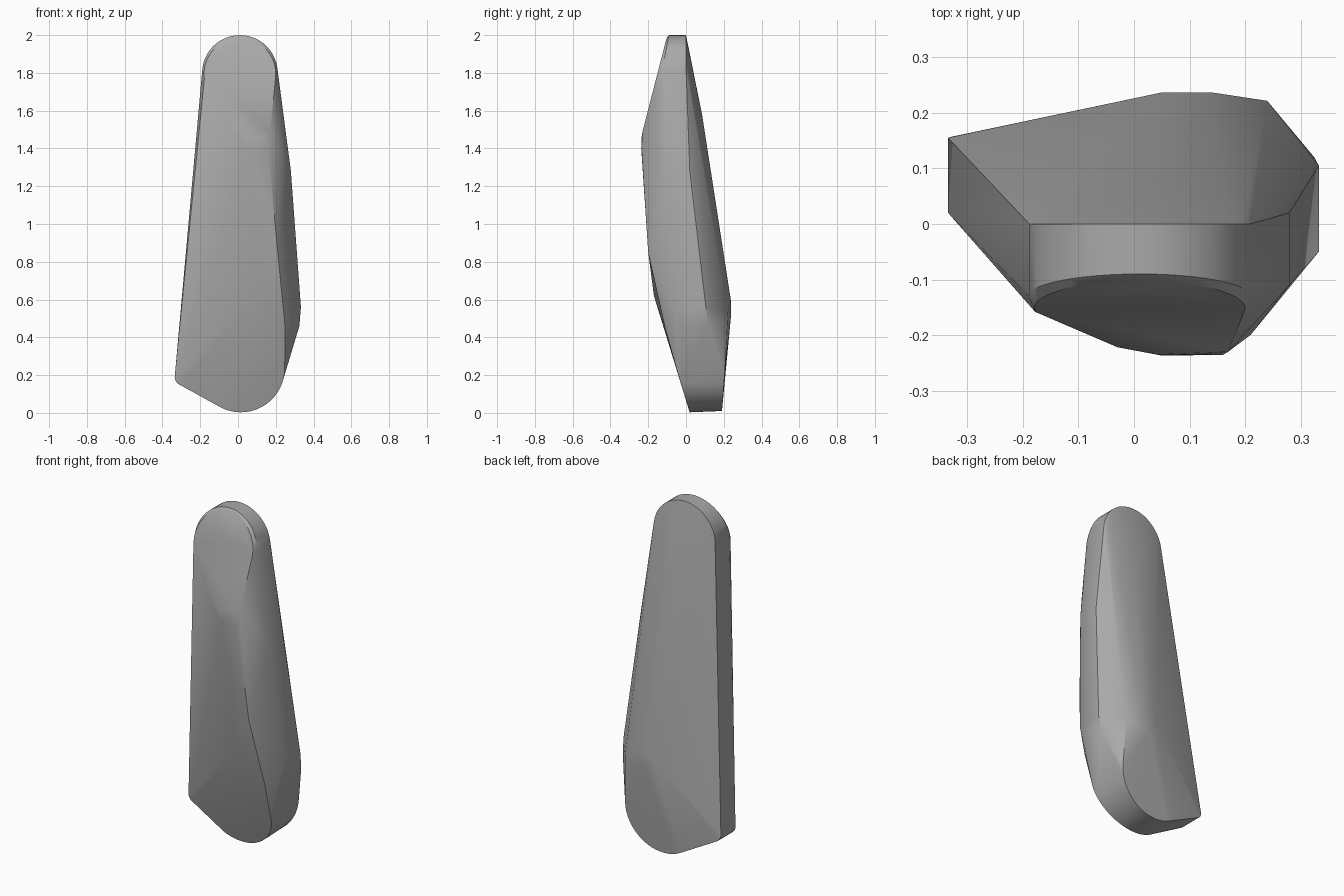
import bpy
import bmesh
from math import sin, cos, radians

cube = bpy.data.objects.get("Cube")
if cube:
    bpy.data.objects.remove(cube)


def arc(cx, cz, r, start, end, steps, depth):
    """Points on an upright arc; depth gives y for each height."""
    pts = []
    for i in range(steps + 1):
        a = radians(start + (end - start) * i / steps)
        z = cz + r * sin(a)
        pts.append((cx + r * cos(a), depth(z), z))
    return pts


def toe_front(z):
    return 0.02 - 0.3 * z


# Rounded top: rear rim, wall, and slanted front pad with a softened rim
points = arc(0.01, 1.8, 0.2, 0, 180, 24, lambda z: 0.0)
points += arc(0.01, 1.8, 0.2, 0, 180, 24, lambda z: -0.09 - 0.2 * (2 - z))
points += arc(0.01, 1.795, 0.19, -8, 188, 24, lambda z: -0.14 - 0.257 * (1.84 - z))

# Rounded toe, front and rear rims
points += arc(0.015, 0.235, 0.232, -118, 0, 18, toe_front)
points += arc(0.015, 0.245, 0.235, -118, 0, 18, lambda z: 0.19 + 0.07 * z)

# Rounded lower corner of the flat side
points += arc(-0.29, 0.19, 0.045, 180, 245, 6, lambda z: 0.02)
points += arc(-0.29, 0.19, 0.045, 180, 245, 6, lambda z: 0.155 + 0.1 * (0.19 - z))

# Ridge below the pad, front crease, side bulge and rear ridge
points += [
    (-0.03, -0.222, 1.51), (0.04, -0.235, 1.46), (0.12, -0.235, 1.45), (0.17, -0.23, 1.49),
    (0.05, -0.237, 1.4), (0.16, -0.236, 1.4),
    (0.21, -0.2, 0.85), (0.10, -0.17, 0.62), (0.25, -0.11, 0.45),
    (0.28, -0.11, 1.28), (0.28, 0.02, 1.28),
    (0.333, -0.05, 0.56), (0.333, 0.105, 0.56), (0.325, -0.02, 0.46), (0.325, 0.12, 0.46),
    (0.24, 0.222, 0.53), (0.14, 0.237, 0.6), (0.05, 0.237, 0.58), (0.1, 0.237, 0.5),
    (0.06, 0.085, 1.58),
]

# Wrap the outlines into one faceted shell
bm = bmesh.new()
for p in points:
    bm.verts.new(p)
hull = bmesh.ops.convex_hull(bm, input=bm.verts[:])
inner = {g for g in hull["geom_interior"] + hull["geom_unused"]
         if isinstance(g, bmesh.types.BMVert)}
bmesh.ops.delete(bm, geom=list(inner), context='VERTS')
bmesh.ops.dissolve_limit(bm, angle_limit=radians(1), verts=bm.verts[:], edges=bm.edges[:])
bmesh.ops.recalc_face_normals(bm, faces=bm.faces[:])

mesh = bpy.data.meshes.new("tapered_body")
bm.to_mesh(mesh)
bm.free()
body = bpy.data.objects.new("tapered_body", mesh)
bpy.context.collection.objects.link(body)

# Plain grey finish
grey = bpy.data.materials.new("plain_grey")
grey.use_nodes = True
colour = (0.4, 0.4, 0.4, 1)
grey.diffuse_color = colour
grey.node_tree.nodes["Principled BSDF"].inputs["Base Color"].default_value = colour
mesh.materials.append(grey)

bpy.ops.object.select_all(action='DESELECT')
body.select_set(True)
bpy.context.view_layer.objects.active = body
bpy.ops.object.shade_smooth_by_angle(angle=radians(32))
